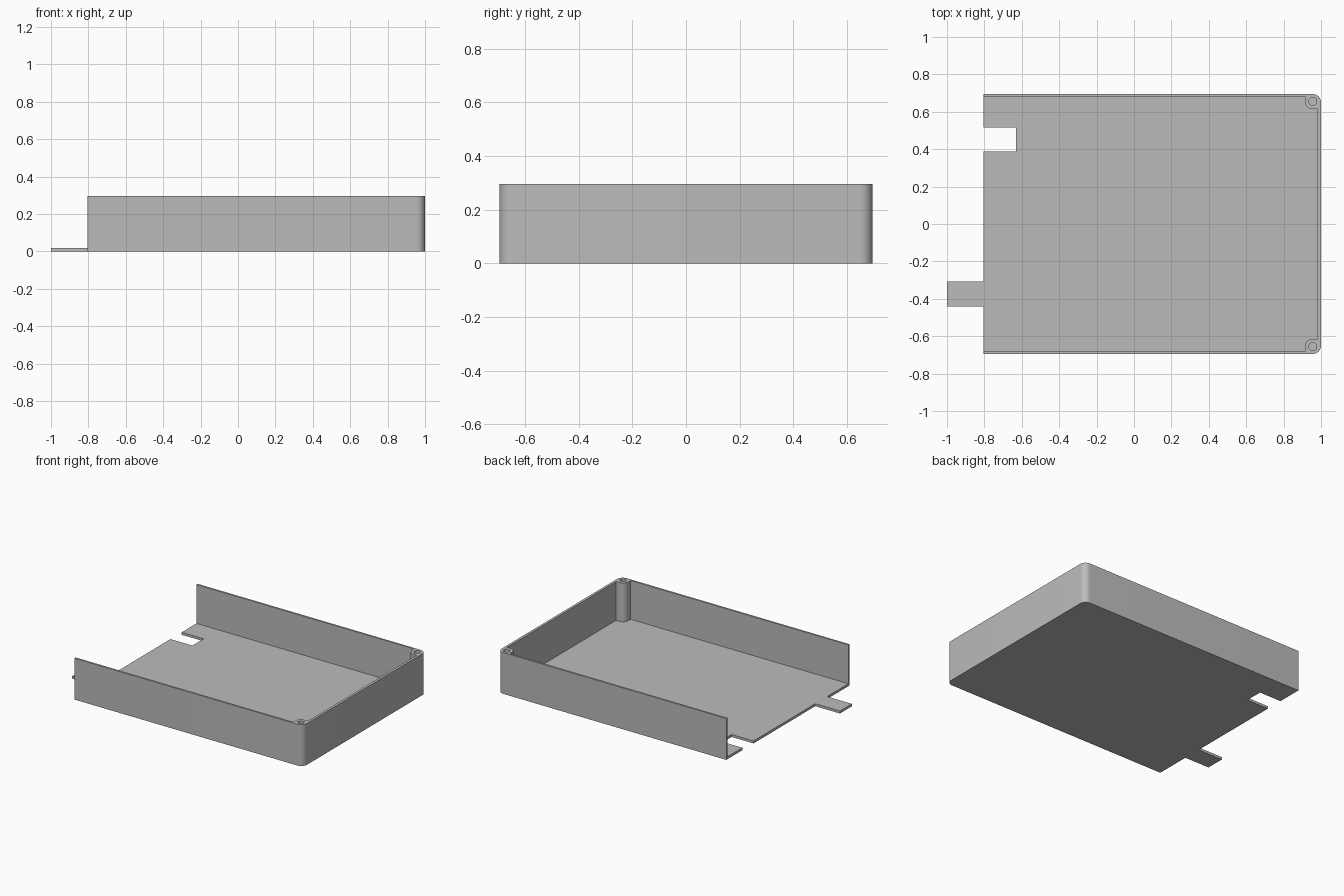
import bpy, bmesh, math

if "Cube" in bpy.data.objects:
    bpy.data.objects.remove(bpy.data.objects["Cube"], do_unlink=True)

LEFT, RIGHT, HALF_Y = -0.805, 1.0, 0.695
FLOOR, TOP = 0.018, 0.295
CORNER = 0.045                      # outer corner radius
INNER_X, INNER_Y = 0.982, 0.681     # inner wall faces
POST_X, POST_Y, POST_R, HOLE_R = 0.956, 0.656, 0.042, 0.021

grey = bpy.data.materials.new("plain grey")
grey.use_nodes = True
grey.diffuse_color = (0.5, 0.5, 0.5, 1)
grey.node_tree.nodes["Principled BSDF"].inputs["Base Color"].default_value = (0.5, 0.5, 0.5, 1)


def arc(cx, cy, r, start, end, steps=10):
    angles = [math.radians(start + (end - start) * i / steps) for i in range(steps + 1)]
    return [(cx + r * math.cos(a), cy + r * math.sin(a)) for a in angles]


def prism(name, outline, bottom, top):
    """Extrude a flat outline into a solid."""
    bm = bmesh.new()
    face = bm.faces.new([bm.verts.new((x, y, bottom)) for x, y in outline])
    up = bmesh.ops.extrude_face_region(bm, geom=[face], use_keep_orig=True)["geom"]
    verts = [v for v in up if isinstance(v, bmesh.types.BMVert)]
    bmesh.ops.translate(bm, verts=verts, vec=(0, 0, top - bottom))
    bmesh.ops.recalc_face_normals(bm, faces=bm.faces)
    mesh = bpy.data.meshes.new(name)
    bm.to_mesh(mesh)
    bm.free()
    obj = bpy.data.objects.new(name, mesh)
    bpy.context.collection.objects.link(obj)
    mesh.materials.append(grey)
    return obj


# Outer edge shared by floor and walls, front left round to back left
outer = [(LEFT, -HALF_Y)]
outer += arc(RIGHT - CORNER, -HALF_Y + CORNER, CORNER, -90, 0)
outer += arc(RIGHT - CORNER, HALF_Y - CORNER, CORNER, 0, 90)
outer += [(LEFT, HALF_Y)]

# Floor plate with a slot and a projecting tab on the open side
slot = [(LEFT, 0.515), (-0.632, 0.515), (-0.632, 0.388), (LEFT, 0.388)]
tab = [(LEFT, -0.308), (-1, -0.308), (-1, -0.442), (LEFT, -0.442)]
floor = prism("floor", outer + slot + tab, 0, FLOOR)

# Three walls with a rounded screw post filling each closed corner
back_post = [(POST_X - POST_R, INNER_Y)]
back_post += arc(POST_X, POST_Y, POST_R, 180, 270)
back_post += [(INNER_X, POST_Y - POST_R)]
front_post = [(x, -y) for x, y in reversed(back_post)]
inner = [(LEFT, INNER_Y)] + back_post + front_post + [(LEFT, -INNER_Y)]
walls = prism("walls", outer + inner, FLOOR, TOP)

# Screw holes down the posts
for side, label in ((-1, "front"), (1, "back")):
    circle = arc(POST_X, side * POST_Y, HOLE_R, 0, 360, 32)[:-1]
    cutter = prism(label + "_screw_hole_cutter", circle, FLOOR - 0.01, TOP + 0.02)
    cutter.hide_render = True
    cutter.hide_set(True)
    cut = walls.modifiers.new(label + " screw hole", "BOOLEAN")
    cut.operation, cut.solver, cut.object = "DIFFERENCE", "EXACT", cutter

# Apply the cuts and smooth the rounded corners
bpy.ops.object.select_all(action="DESELECT")
walls.select_set(True)
bpy.context.view_layer.objects.active = walls
for cut in list(walls.modifiers):
    bpy.ops.object.modifier_apply(modifier=cut.name)
for obj in [o for o in bpy.data.objects if o.name.endswith("_cutter")]:
    bpy.data.objects.remove(obj, do_unlink=True)
floor.select_set(True)
bpy.ops.object.shade_smooth_by_angle(angle=math.radians(30))
